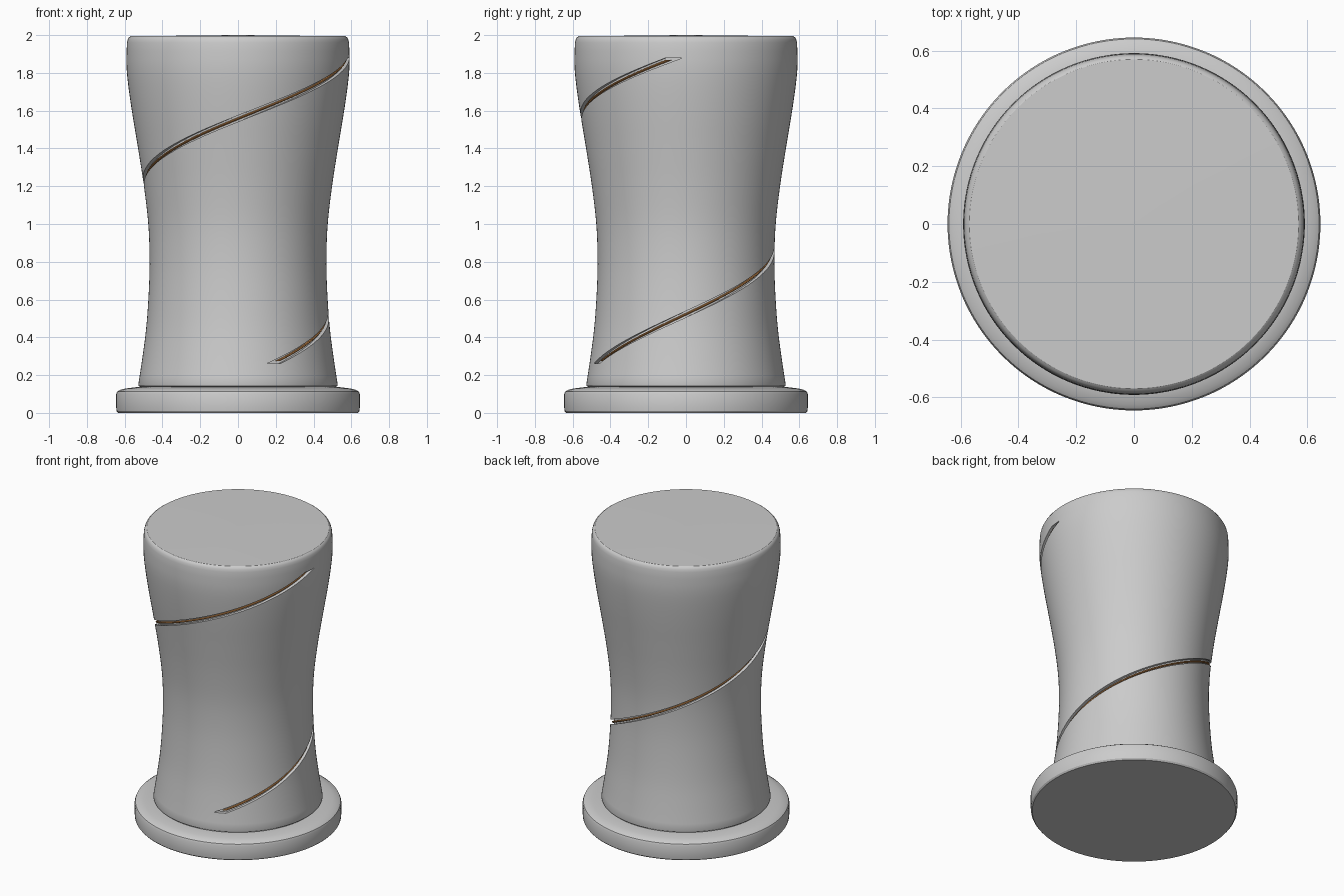
import bpy, bmesh, math

if "Cube" in bpy.data.objects:
    bpy.data.objects.remove(bpy.data.objects["Cube"])

def material(name, rgb):
    m = bpy.data.materials.new(name)
    m.diffuse_color = (*rgb, 1)
    m.use_nodes = True
    m.node_tree.nodes["Principled BSDF"].inputs["Base Color"].default_value = m.diffuse_color
    return m

GREY = material("light grey", (0.6, 0.6, 0.6))
COPPER = material("copper", (0.55, 0.24, 0.07))

def make(name, bm, mat):
    bmesh.ops.recalc_face_normals(bm, faces=bm.faces)
    me = bpy.data.meshes.new(name)
    bm.to_mesh(me)
    bm.free()
    me.materials.append(mat)
    ob = bpy.data.objects.new(name, me)
    bpy.context.collection.objects.link(ob)
    return ob

def lathe(name, profile, mat, n=128):
    bm = bmesh.new()
    rings = [[bm.verts.new((r * math.cos(2 * math.pi * i / n), r * math.sin(2 * math.pi * i / n), z))
              for i in range(n)] for r, z in profile]
    for a, b in zip(rings, rings[1:]):
        for i in range(n):
            j = (i + 1) % n
            bm.faces.new((a[i], a[j], b[j], b[i]))
    bm.faces.new(rings[0][::-1])
    bm.faces.new(rings[-1])
    return make(name, bm, mat)

# waisted body: control radii, smoothly interpolated
CTRL = [(0.15, 0.528), (0.28, 0.508), (0.45, 0.486), (0.65, 0.472), (0.82, 0.468), (1.0, 0.475),
        (1.2, 0.498), (1.4, 0.529), (1.6, 0.562), (1.75, 0.583), (1.85, 0.591), (1.96, 0.588)]

def radius(z):
    k = 0
    while k < len(CTRL) - 2 and z > CTRL[k + 1][0]:
        k += 1
    def slope(i):
        a, b = CTRL[max(i - 1, 0)], CTRL[min(i + 1, len(CTRL) - 1)]
        return (b[1] - a[1]) / (b[0] - a[0])
    (z0, r0), (z1, r1) = CTRL[k], CTRL[k + 1]
    h = z1 - z0
    t = (z - z0) / h
    return (r0 * (2*t**3 - 3*t*t + 1) + r1 * (3*t*t - 2*t**3)
            + h * slope(k) * (t**3 - 2*t*t + t) + h * slope(k + 1) * (t**3 - t*t))

# spiral sweep: section points are (angle offset, depth offset), so the ends are cut level
A0, A1, Z0, Z1 = math.radians(-68), math.radians(354), 0.262, 1.88

def spiral(name, section, mat, trim=0.0, n=200):
    bm = bmesh.new()
    rings = []
    for i in range(n + 1):
        t = trim + (1 - 2 * trim) * i / n
        a, z = A0 + (A1 - A0) * t, Z0 + (Z1 - Z0) * t
        ring = []
        for da, dr in section:
            r = radius(z) + dr
            ring.append(bm.verts.new((r * math.cos(a + da), r * math.sin(a + da), z)))
        rings.append(ring)
    m = len(section)
    for p, q in zip(rings, rings[1:]):
        for i in range(m):
            j = (i + 1) % m
            bm.faces.new((p[i], p[j], q[j], q[i]))
    bm.faces.new(rings[0])
    bm.faces.new(rings[-1][::-1])
    return make(name, bm, mat)

zs = [0.15 + (1.96 - 0.15) * i / 40 for i in range(41)]
body = lathe("body", [(0.515, 0.12), (0.518, 0.138), (0.526, 0.143)] + [(radius(z), z) for z in zs]
             + [(0.584, 1.977), (0.578, 1.988), (0.569, 1.994), (0.02, 2.0)], GREY)
base = lathe("base", [(0.635, 0), (0.643, 0.01), (0.645, 0.03), (0.645, 0.1), (0.64, 0.112),
                      (0.625, 0.122), (0.59, 0.13), (0.54, 0.136), (0.4, 0.136)], GREY)

# spiral groove cut into the body
cutter = spiral("groove_cutter", [(-0.075, 0.03), (-0.075, -0.022), (0.075, -0.022), (0.075, 0.03)], GREY)
mod = body.modifiers.new("groove", 'BOOLEAN')
mod.object = cutter
mod.operation = 'DIFFERENCE'
mod.solver = 'EXACT'
bpy.context.view_layer.objects.active = body
body.select_set(True)
bpy.ops.object.modifier_apply(modifier=mod.name)
bpy.data.objects.remove(cutter)

# copper thread lying in the groove
thread = spiral("copper_thread", [(0.03 * math.cos(k * math.pi / 4), -0.017 + 0.009 * math.sin(k * math.pi / 4))
                                  for k in range(8)], COPPER, trim=0.008)

for ob in (body, base, thread):
    bpy.ops.object.select_all(action='DESELECT')
    ob.select_set(True)
    bpy.context.view_layer.objects.active = ob
    bpy.ops.object.shade_smooth_by_angle(angle=math.radians(30))
